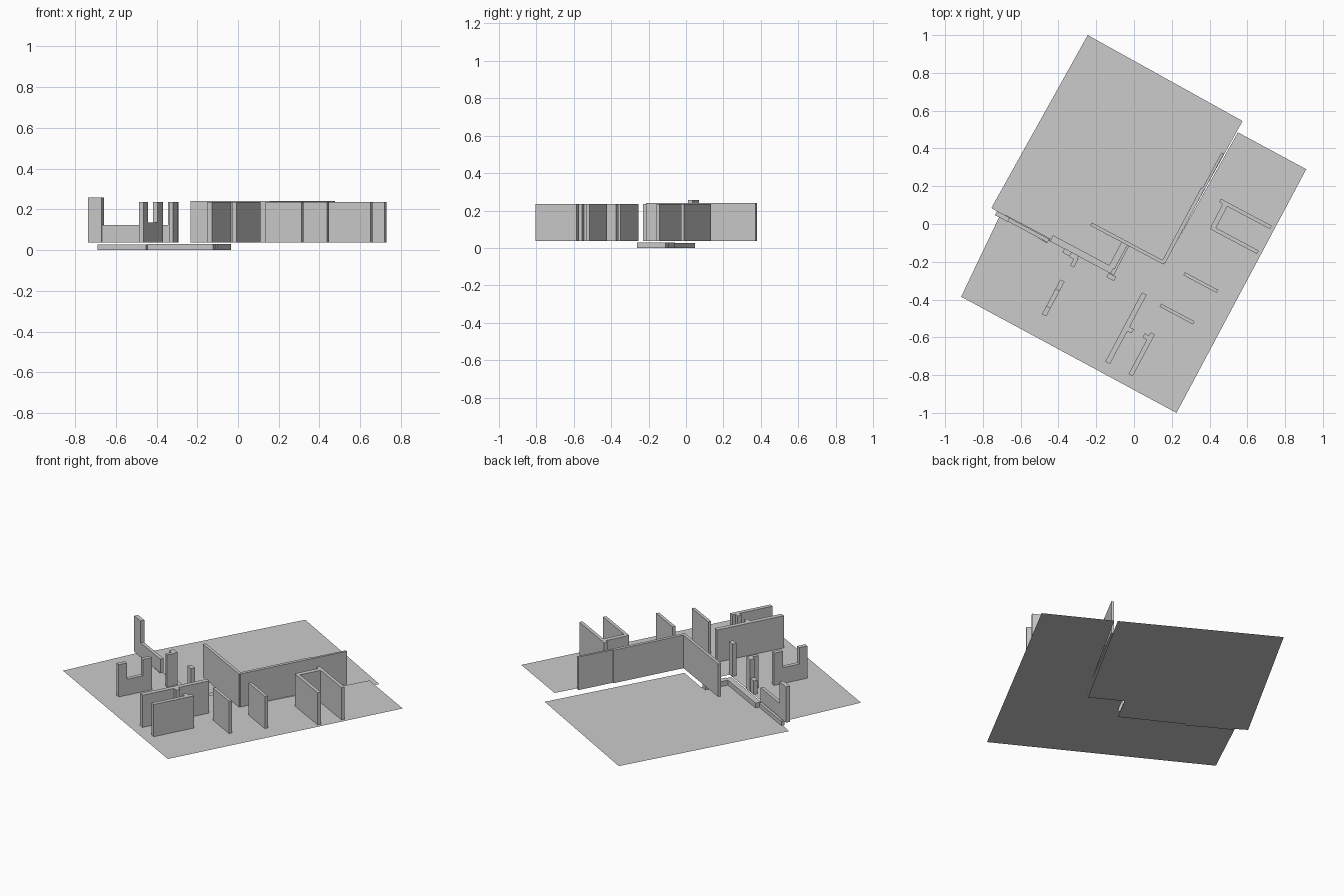
import bpy, bmesh, math
from mathutils import Vector

if "Cube" in bpy.data.objects:
    bpy.data.objects.remove(bpy.data.objects["Cube"])

ANG = math.radians(-28)          # plan rotation
U = Vector((math.cos(ANG), math.sin(ANG)))
V = Vector((-U.y, U.x))
FLOOR, TOP = 0.038, 0.235


def finish(name, bm):
    me = bpy.data.meshes.new(name)
    bm.to_mesh(me)
    bm.free()
    ob = bpy.data.objects.new(name, me)
    bpy.context.collection.objects.link(ob)


def plate(name, pts, z):
    bm = bmesh.new()
    bm.faces.new([bm.verts.new((x, y, z)) for x, y in pts])
    bmesh.ops.recalc_face_normals(bm, faces=bm.faces)
    bm.normal_update()
    for f in bm.faces:
        if f.normal.z < 0:
            f.normal_flip()
    finish(name, bm)


def wall(name, start, axis, length, t=0.02, z0=FLOOR, z1=TOP):
    """Straight wall from the centre of its start edge along axis."""
    s = Vector(start)
    side = Vector((-axis.y, axis.x)) * (t / 2)
    e = s + axis * length
    bm = bmesh.new()
    f = bm.faces.new([bm.verts.new((p.x, p.y, z0))
                      for p in (s - side, e - side, e + side, s + side)])
    r = bmesh.ops.extrude_face_region(bm, geom=[f])
    vs = [g for g in r["geom"] if isinstance(g, bmesh.types.BMVert)]
    bmesh.ops.translate(bm, verts=vs, vec=(0, 0, z1 - z0))
    bmesh.ops.recalc_face_normals(bm, faces=bm.faces)
    finish(name, bm)


# Floors: sunken one at z = 0, raised one sharing its stepped border
plate("sunken_floor", [(-0.245, 1.0), (0.575, 0.545), (0.157, -0.21), (-0.025, -0.11),
                       (-0.108, -0.268), (-0.452, -0.085), (-0.46, -0.10),
                       (-0.755, 0.085)], 0.0)
plate("raised_floor", [(-0.915, -0.385), (0.225, -1.0), (0.912, 0.29), (0.55, 0.485),
                       (0.16, -0.21), (-0.025, -0.11), (-0.108, -0.268),
                       (-0.452, -0.085), (-0.46, -0.10), (-0.71, 0.045)], FLOOR)

# Steps between the floors
wall("step_left", (-0.685, 0.04), U, 0.27, 0.02, 0, 0.027)
wall("step_front", (-0.437, -0.075), U, 0.365, 0.035, 0, 0.03)
wall("step_side", (-0.118, -0.23), V, 0.145, 0.035, 0, 0.03)

# Corner partition
wall("partition_front", (-0.228, 0.0), U, 0.44, 0.018, FLOOR, 0.24)
wall("partition_side", (0.155, -0.205), V, 0.445, 0.02, FLOOR, 0.24)
wall("partition_side_end", (0.368, 0.185), V, 0.216, 0.014, FLOOR, 0.24)

# Rear alcove
wall("alcove_back", (0.455, 0.125), U, 0.305)
wall("alcove_front", (0.408, -0.018), U, 0.28)
wall("alcove_side", (0.421, -0.015), V, 0.145, 0.028)

# Free standing walls
wall("short_wall_rear", (0.265, -0.263), U, 0.2, 0.018)
wall("short_wall_front", (0.14, -0.43), U, 0.2, 0.018)
wall("long_wall", (-0.14, -0.735), V, 0.415, 0.028)
wall("long_wall_nub", (-0.035, -0.553), U, 0.032, 0.025)
wall("side_wall", (-0.018, -0.80), V, 0.25, 0.025)
wall("side_wall_nub", (0.05, -0.59), U, 0.035, 0.025)

# Window wall with sill and two posts
p = Vector((-0.476, -0.483))
wall("window_post_front", p, V, 0.05, 0.025)
wall("window_sill", p + V * 0.05, V, 0.10, 0.025, FLOOR, 0.135)
wall("window_post_rear", p + V * 0.15, V, 0.058, 0.025)

# Small angled corner by the steps
wall("corner_sill", (-0.373, -0.14), U, 0.04, 0.025, FLOOR, 0.122)
wall("corner_post", (-0.338, -0.16), U, 0.045, 0.028)
wall("corner_leg", (-0.328, -0.225), V, 0.05, 0.022)
wall("step_post", (-0.14, -0.27), U, 0.045, 0.025)

# Outer left wall: tall post and low parapet
wall("outer_post", (-0.73, 0.058), U, 0.075, 0.025, FLOOR, 0.257)
wall("outer_parapet", (-0.664, 0.023), U, 0.24, 0.02, FLOOR, 0.122)
